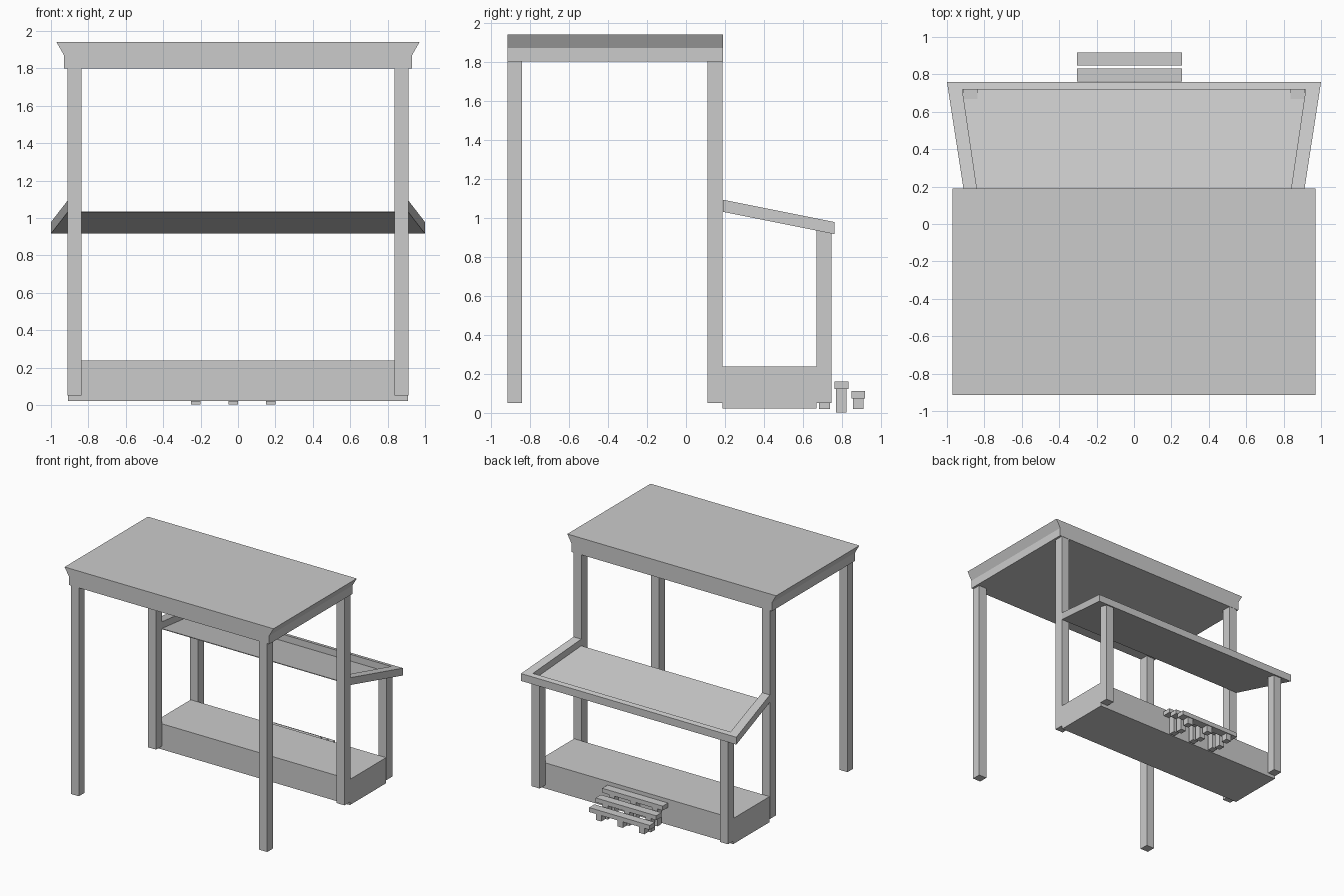
import bpy
import bmesh

cube = bpy.data.objects.get("Cube")
if cube:
    bpy.data.objects.remove(cube, do_unlink=True)

grey = bpy.data.materials.new("plain grey")
grey.use_nodes = True
GREY = (0.6, 0.6, 0.6, 1)
grey.diffuse_color = GREY
grey.node_tree.nodes["Principled BSDF"].inputs["Base Color"].default_value = GREY


def prism(name, loop, offset):
    """Extrude a flat outline of 3D points along an offset."""
    bm = bmesh.new()
    face = bm.faces.new([bm.verts.new(p) for p in loop])
    ext = bmesh.ops.extrude_face_region(bm, geom=[face], use_keep_orig=True)
    moved = [v for v in ext["geom"] if isinstance(v, bmesh.types.BMVert)]
    bmesh.ops.translate(bm, vec=offset, verts=moved)
    bmesh.ops.recalc_face_normals(bm, faces=bm.faces)
    mesh = bpy.data.meshes.new(name)
    bm.to_mesh(mesh)
    bm.free()
    mesh.materials.append(grey)
    obj = bpy.data.objects.new(name, mesh)
    bpy.context.collection.objects.link(obj)
    return obj


def box(name, x, y, z):
    loop = [(x[0], y[0], z[0]), (x[1], y[0], z[0]), (x[1], y[1], z[0]), (x[0], y[1], z[0])]
    return prism(name, loop, (0, 0, z[1] - z[0]))


# Flat roof with flared side edges
half = [(0.93, 1.8), (0.93, 1.87), (0.97, 1.94)]
profile = half + [(-x, z) for x, z in reversed(half)]
prism("roof", [(x, -0.915, z) for x, z in profile], (0, 1.105, 0))

# Three rows of square posts
rows = [("front_post", (-0.915, -0.84), (0.05, 1.8)),
        ("middle_post", (0.11, 0.188), (0.05, 1.8)),
        ("back_post", (0.668, 0.745), (0.05, 0.942))]
for name, y, z in rows:
    for side, x in (("right", (-0.912, -0.838)), ("left", (0.838, 0.912))):
        box(f"{name}_{side}", x, y, z)

# Raised floor block
box("floor_base", (-0.908, 0.908), (0.188, 0.67), (0.022, 0.237))


# Sloping lean-to cover: thin panel inside a three-sided rim
def on_slope(points):
    return [(x, y, 1.03 - (y - 0.19) * 0.2) for x, y in points]


def mirrored(points):
    return points + [(-x, y) for x, y in reversed(points)]


outer = [(0.912, 0.19), (1.0, 0.76)]
inner = [(0.918, 0.72), (0.84, 0.19)]
prism("cover_panel", on_slope(mirrored(outer)), (0, 0, 0.006))
rim = outer + [(-x, y) for x, y in reversed(outer)]
rim += [(-x, y) for x, y in reversed(inner)] + inner
prism("cover_rim", on_slope(rim), (0, 0, 0.062))

# Steps: three treads, each on three short legs
for i in range(3):
    y = 0.848 - 0.0865 * i
    top = 0.112 + 0.048 * i
    box(f"step_tread_{i}", (-0.305, 0.257), (y, y + 0.07), (top - 0.037, top))
    for j in range(3):
        x = -0.25 + 0.2 * j
        bottom = 0.003 if i == 1 else 0.02
        box(f"step_leg_{i}_{j}", (x, x + 0.05), (y + 0.007, y + 0.062), (bottom, top - 0.037))
